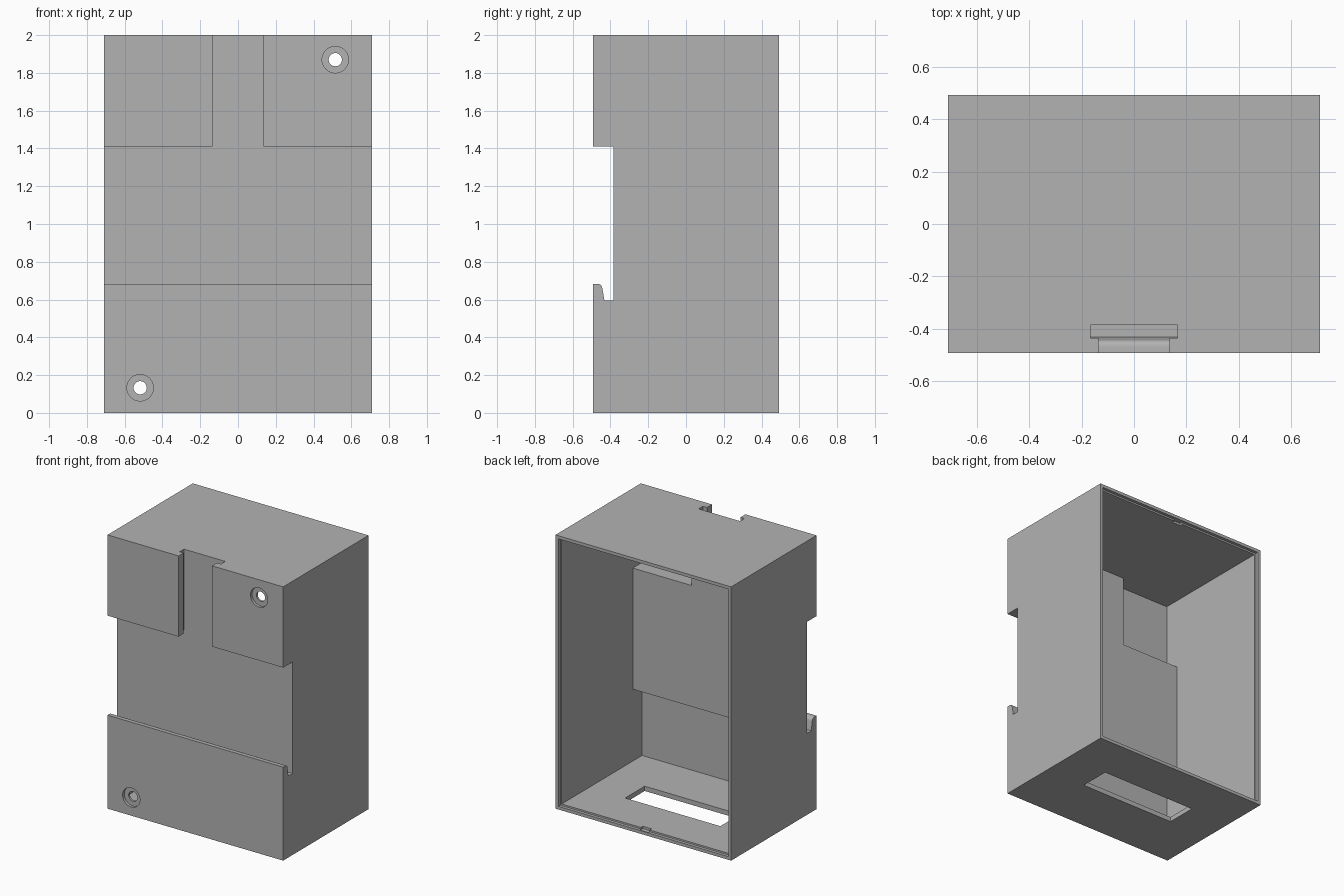
import bpy, bmesh, math
from mathutils import Matrix, Vector

if "Cube" in bpy.data.objects:
    bpy.data.objects.remove(bpy.data.objects["Cube"], do_unlink=True)

W, D, H, T = 0.71, 0.4925, 2.0, 0.035      # half width, half depth, height, wall
RAIL = -0.385                              # depth of the rail channel floor
LOW, HIGH = 0.595, 1.41                    # channel bottom and top

grey = bpy.data.materials.new("plain grey")
grey.use_nodes = True
grey.diffuse_color = (0.45, 0.45, 0.45, 1)
grey.node_tree.nodes["Principled BSDF"].inputs["Base Color"].default_value = (0.45, 0.45, 0.45, 1)


def make_object(name, bm):
    bmesh.ops.recalc_face_normals(bm, faces=bm.faces)
    mesh = bpy.data.meshes.new(name)
    bm.to_mesh(mesh)
    bm.free()
    mesh.materials.append(grey)
    obj = bpy.data.objects.new(name, mesh)
    bpy.context.collection.objects.link(obj)
    return obj


def extrude_profile(name, points, half):
    """Extrude a (y, z) side profile across the width."""
    bm = bmesh.new()
    face = bm.faces.new([bm.verts.new((-half, y, z)) for y, z in points])
    new = bmesh.ops.extrude_face_region(bm, geom=[face])["geom"]
    bmesh.ops.translate(bm, vec=(2 * half, 0, 0),
                        verts=[v for v in new if isinstance(v, bmesh.types.BMVert)])
    return make_object(name, bm)


def box(name, x, y, z):
    """Box from three (low, high) ranges."""
    return extrude_profile(name, [(y[0], z[0]), (y[1], z[0]), (y[1], z[1]), (y[0], z[1])],
                           (x[1] - x[0]) / 2)


def cylinder(name, x, z, radius, y0, y1):
    bm = bmesh.new()
    place = Matrix.Translation(Vector((x, (y0 + y1) / 2, z))) @ Matrix.Rotation(math.pi / 2, 4, "X")
    bmesh.ops.create_cone(bm, cap_ends=True, segments=40, radius1=radius, radius2=radius,
                          depth=y1 - y0, matrix=place)
    return make_object(name, bm)


def combine(target, tool, operation="DIFFERENCE"):
    """Apply a boolean and drop the tool."""
    mod = target.modifiers.new("bool", "BOOLEAN")
    mod.operation, mod.solver, mod.object = operation, "EXACT", tool
    graph = bpy.context.evaluated_depsgraph_get()
    mesh = bpy.data.meshes.new_from_object(target.evaluated_get(graph))
    target.modifiers.clear()
    target.data = mesh
    bpy.data.objects.remove(tool, do_unlink=True)


# outer shell with rail channel and rounded hook lip
r = 0.025
lip = [(-0.468 + r * math.sin(a), 0.683 - r + r * math.cos(a))
       for a in [math.radians(d) for d in range(0, 81, 16)]]
shell = extrude_profile("enclosure", [
    (D, 0), (D, H), (-D, H), (-D, HIGH), (RAIL, HIGH), (RAIL, LOW), (-0.432, LOW),
    *reversed(lip), (-D, 0.683), (-D, 0)], W)

# hollow interior, following the channel at constant wall thickness
inner, step = -D + T, RAIL + T
combine(shell, extrude_profile("cavity", [
    (D + 0.1, T), (D + 0.1, H - T), (inner, H - T), (inner, HIGH + T), (step, HIGH + T),
    (step, LOW - T), (inner, LOW - T), (inner, T)], W - T))

# recess in the rim for a lid, with a small catch at top and bottom
rim = 0.023
combine(shell, box("lid_recess", (rim - W, W - rim), (D - 0.022, D + 0.1), (rim, H - rim)))
combine(shell, box("lid_catch", (-0.035, 0.035), (D - 0.045, D - 0.01), (0.018, H - 0.018)))

# T-shaped latch slot with its housing inside
combine(shell, box("latch_housing", (-0.202, 0.202), (-0.47, step), (HIGH + 0.015, H - 0.015)), "UNION")
combine(shell, box("latch_slot_wide", (-0.167, 0.167), (-0.435, RAIL), (HIGH - 0.05, H + 0.1)))
combine(shell, box("latch_slot_narrow", (-0.135, 0.135), (-D - 0.1, -0.41), (HIGH - 0.05, H + 0.1)))

# cable window in the floor
combine(shell, box("cable_window", (-0.385, 0.385), (-0.073, 0.153), (-0.1, 0.1)))

# counterbored screw holes
for x, z in ((0.515, 1.87), (-0.518, 0.133)):
    combine(shell, cylinder("counterbore", x, z, 0.07, -D - 0.1, -D + 0.02))
    combine(shell, cylinder("screw_hole", x, z, 0.035, -D - 0.1, -D + 0.1))

# smooth round surfaces, sharp edges kept
bpy.ops.object.select_all(action="DESELECT")
shell.select_set(True)
bpy.context.view_layer.objects.active = shell
bpy.ops.object.shade_smooth_by_angle(angle=math.radians(30))
